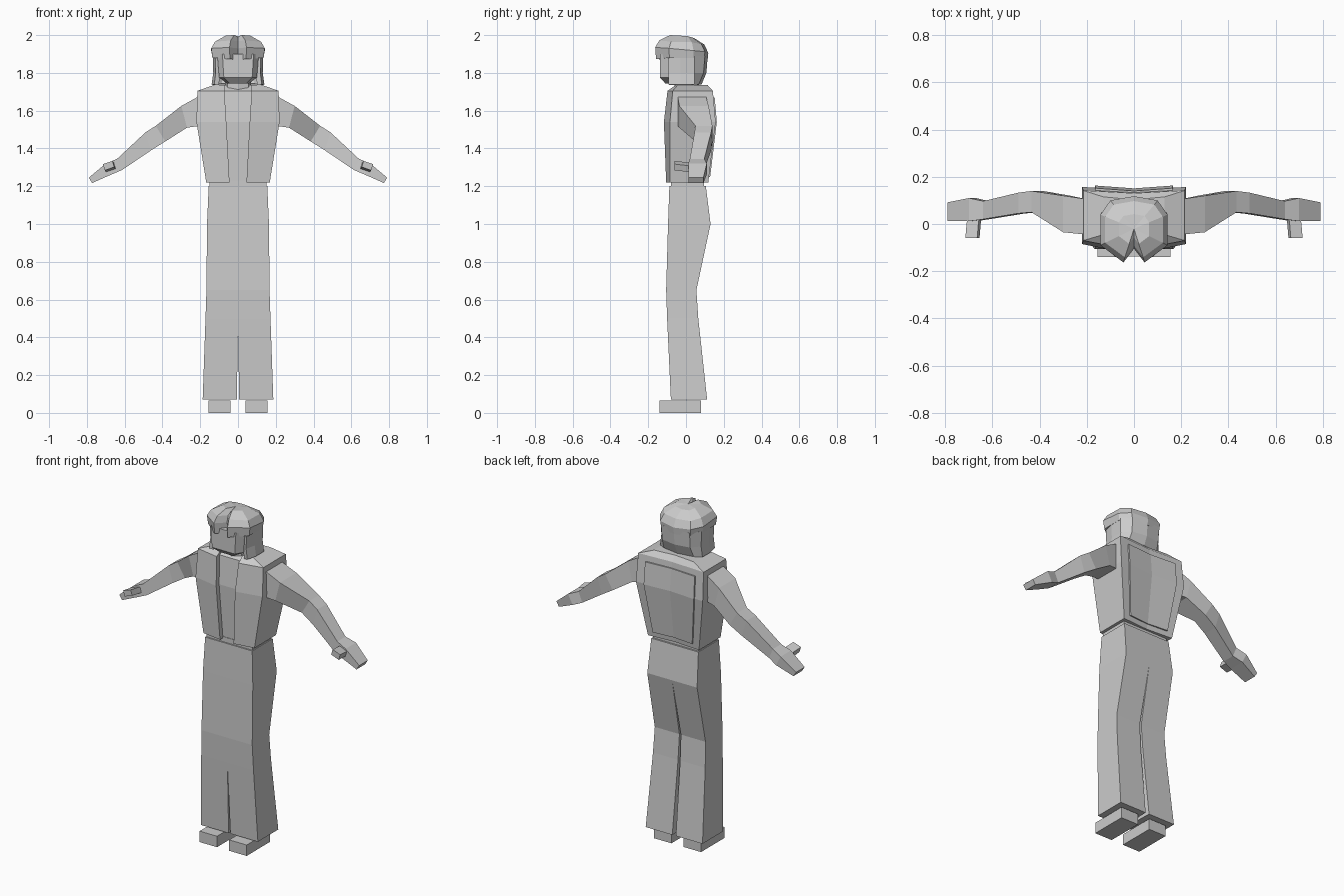
import bpy, bmesh


def loft(name, rings, mirror=True, caps=True, closed=True):
    """Skin a list of equal-length point rings; faces on the mirror plane are left out."""
    bm = bmesh.new()
    vr = [[bm.verts.new(p) for p in r] for r in rings]
    n = len(rings[0])

    def face(vs):
        if not all(abs(v.co.x) < 1e-4 for v in vs):
            bm.faces.new(vs)

    for a, b in zip(vr, vr[1:]):
        for i in range(n if closed else n - 1):
            j = (i + 1) % n
            face((a[i], a[j], b[j], b[i]))
    if caps:
        face(vr[0])
        face(vr[-1][::-1])
    bmesh.ops.remove_doubles(bm, verts=bm.verts, dist=1e-4)
    bmesh.ops.recalc_face_normals(bm, faces=bm.faces)
    me = bpy.data.meshes.new(name)
    bm.to_mesh(me)
    bm.free()
    ob = bpy.data.objects.new(name, me)
    bpy.context.collection.objects.link(ob)
    if mirror:
        ob.modifiers.new("mirror", "MIRROR").merge_threshold = 0.0005
    return ob


def half_box(z, w, yf, yb, xf=0, xb=0):
    return [(xf, yf, z), (w, yf, z), (w, yb, z), (xb, yb, z)]


# shoes
loft("shoes", [[(.04, -.14, z), (.155, -.14, z), (.155, .08, z), (.04, .08, z)]
               for z in (0, .065)])

# flared trousers: height, half width, front, back, inner gap front and back
loft("trousers", [half_box(*r) for r in (
    (.07, .187, -.08, .112, .006, .012),
    (.50, .172, -.100, .065, 0, .007),
    (.65, .167, -.105, .055, 0, .005),
    (1.0, .164, -.095, .13, 0, 0),
    (1.2, .155, -.088, .105, 0, 0))])
loft("waist", [half_box(z, .15, -.08, .095) for z in (1.19, 1.23)])


# open jacket with recessed shirt front
def jacket_ring(z, w, gap, yf, yc, yb):
    return [(0, yf + .028, z), (gap, yf + .028, z), (gap, yf, z), (w, yc, z),
            (w, yb, z), (0, yb - .012, z)]


loft("jacket", [jacket_ring(*r) for r in (
    (1.22, .168, .045, -.105, -.085, .118),
    (1.54, .22, .062, -.117, -.085, .157),
    (1.705, .215, .072, -.098, -.070, .142),
    (1.735, .13, .07, -.055, -.045, .115))])

# thin panel on the jacket back
loft("back_panel", [[(0, yb - .02, z), (w, yb - .008, z), (w, yb + .006, z), (0, yb - .006, z)]
                    for z, w, yb in ((1.25, .13, .122), (1.54, .165, .157), (1.67, .163, .146))])


# arms and hands: top x, z, bottom x, z, front y, back y
def arm_ring(xt, zt, xb, zb, yf, yb):
    return [(xt, yf, zt), (xt, yb, zt), (xb, yb, zb), (xb, yf, zb)]


loft("arms", [arm_ring(*r) for r in (
    (.20, 1.68, .20, 1.52, -.045, .105),
    (.30, 1.625, .27, 1.51, -.035, .12),
    (.435, 1.52, .385, 1.437, .05, .14),
    (.49, 1.485, .46, 1.39, .045, .133),
    (.64, 1.345, .615, 1.285, .02, .097),
    (.70, 1.32, .67, 1.262, .012, .11),
    (.79, 1.245, .772, 1.217, .012, .092))])
loft("thumbs", [[(x, y, z + .022), (x + .05, y, z + .005), (x + .04, y, z - .028), (x - .01, y, z - .01)]
                for x, y, z in ((.655, .04, 1.30), (.66, 0, 1.305), (.665, -.06, 1.312))])

# neck and face
loft("neck", [[(0, -.06, z), (.055, -.045, z), (.07, .0, z), (.055, .06, z), (0, .07, z)]
              for z in (1.70, 1.80)])
loft("head", [[(0, yf, z), (w * .75, yf, z), (w, yf + .04, z), (w, yb, z), (0, yb, z)]
              for z, w, yf, yb in ((1.745, .06, -.11, .0), (1.775, .1, -.138, .06), (1.90, .11, -.138, .08))])


# hair cap with parted fringe
OUTLINE = [(0, -.105), (.045, -.163), (.142, -.09), (.142, .04), (.10, .10), (0, .118)]


def cap_ring(sx, sy, zs, cy=-.02):
    return [(x * sx, cy + (y - cy) * sy, z) for (x, y), z in zip(OUTLINE, zs)]


loft("hair_cap", [
    cap_ring(.95, .97, (1.87, 1.873, 1.88, 1.88, 1.868, 1.865)),
    cap_ring(1, 1, (1.93, 1.935, 1.93, 1.918, 1.912, 1.905)),
    cap_ring(.86, .85, (1.968, 1.972, 1.965, 1.962, 1.952, 1.95)),
    cap_ring(.45, .45, (1.985, 2.0, 1.998, 1.995, 1.987, 1.985)),
    cap_ring(0, 0, (1.993,) * 6)], caps=False)
loft("hair_cap_underside", [cap_ring(.95, .97, (1.87, 1.873, 1.88, 1.88, 1.868, 1.865)),
                            cap_ring(0, 0, (1.878,) * 6)], caps=False)

# hanging hair around sides and back
curtain = loft("hair_sides", [
    [(w * .9, -.092, z), (w, -.03, z), (w, .045, z), (w * .7, yb - .015, z), (0, yb, z)]
    for z, w, yb in ((1.738, .14, .082), (1.80, .131, .108), (1.89, .134, .115))],
    caps=False, closed=False)
solid = curtain.modifiers.new("thickness", "SOLIDIFY")
solid.thickness = .025
solid.offset = -1
